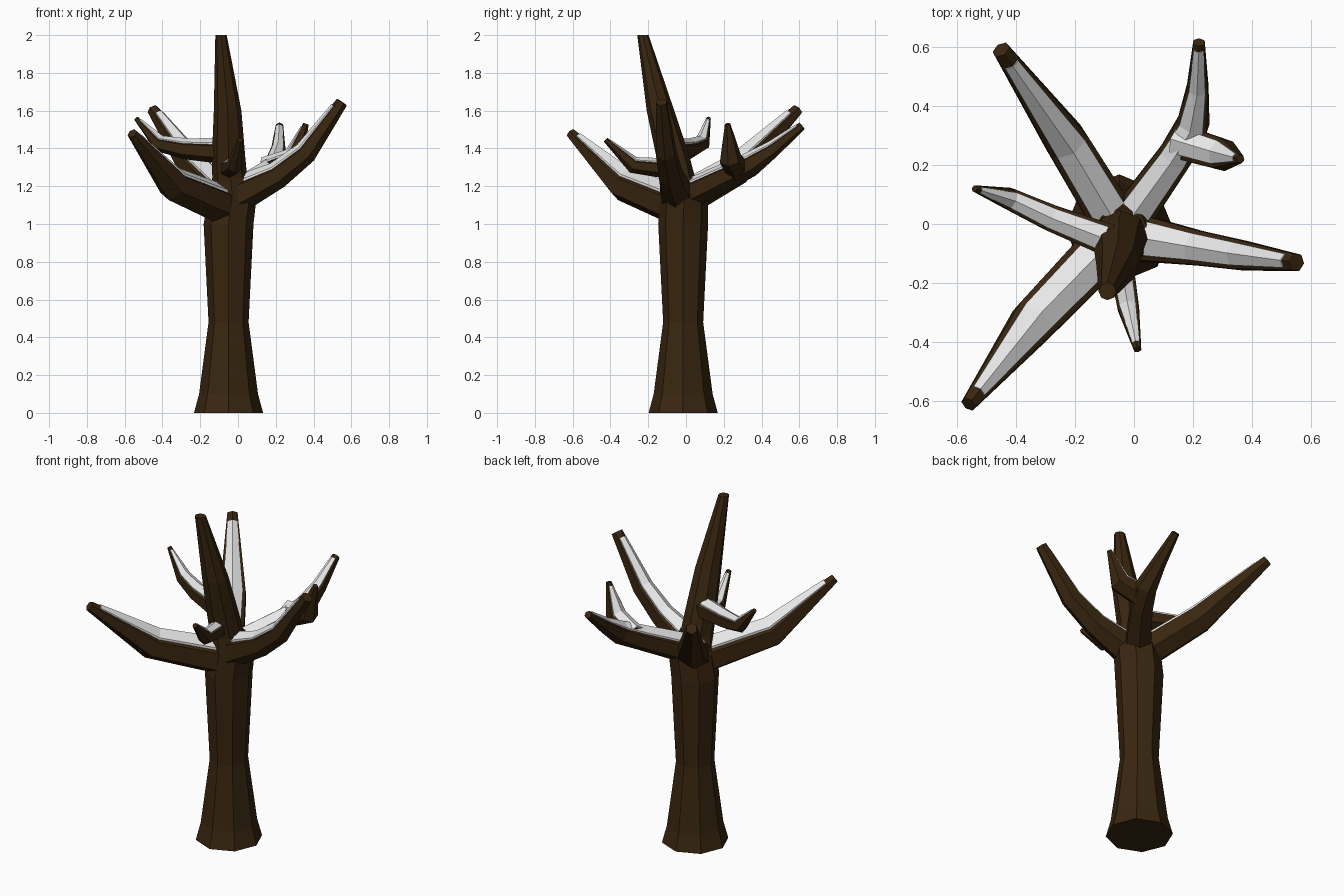
import bpy, bmesh, math
from mathutils import Vector

if "Cube" in bpy.data.objects:
    bpy.data.objects.remove(bpy.data.objects["Cube"])


def material(name, rgb):
    m = bpy.data.materials.new(name)
    m.diffuse_color = (*rgb, 1)
    m.use_nodes = True
    m.node_tree.nodes["Principled BSDF"].inputs["Base Color"].default_value = m.diffuse_color
    return m


BARK = material("dark_bark", (0.040, 0.019, 0.005))
SNOW = material("snow_white", (0.80, 0.80, 0.80))


def tube(name, path, mat, sides=6, level=False):
    """Faceted tapering tube through (x, y, z, radius) points, capped at both ends."""
    pts = [Vector(p[:3]) for p in path]
    bm = bmesh.new()
    rings = []
    for i, p in enumerate(pts):
        d_in = (p - pts[max(i - 1, 0)]).normalized()
        d_out = (pts[min(i + 1, len(pts) - 1)] - p).normalized()
        t = Vector((0, 0, 1)) if level else (d_in + d_out).normalized()
        ref = Vector((0, 1, 0)) if level else Vector((0, 0, 1))
        side = t.cross(ref).normalized()
        up = side.cross(t)
        ring = []
        for k in range(sides):
            a = 2 * math.pi * (k + 0.5 * (not level)) / sides
            ring.append(bm.verts.new(p + path[i][3] * (side * math.cos(a) + up * math.sin(a))))
        rings.append(ring)
    for a, b in zip(rings, rings[1:]):
        for k in range(sides):
            n = (k + 1) % sides
            bm.faces.new((a[k], a[n], b[n], b[k]))
    bm.faces.new(rings[0])
    bm.faces.new(rings[-1])
    bmesh.ops.recalc_face_normals(bm, faces=bm.faces)
    me = bpy.data.meshes.new(name)
    bm.to_mesh(me)
    bm.free()
    me.materials.append(mat)
    ob = bpy.data.objects.new(name, me)
    bpy.context.collection.objects.link(ob)


def snow_path(path, start, lift=0.36, scale=0.78):
    """Narrower copy of a branch, raised out of its upper side and cut short at both ends."""
    pts = [Vector(p) for p in path]
    pts[0] = pts[0].lerp(pts[1], start)
    pts[-1] = pts[-1].lerp(pts[-2], 0.12)
    out = []
    for i, p in enumerate(pts):
        t = (pts[min(i + 1, len(pts) - 1)].xyz - pts[max(i - 1, 0)].xyz).normalized()
        up = Vector((0, 0, 1)) - t * t.z
        q = p.xyz + up.normalized() * p.w * lift
        out.append((*q, p.w * scale))
    return out


# Trunk and the tall leader
tube("trunk", [(-0.05, -0.015, 0, 0.183), (-0.05, -0.015, 0.10, 0.156),
               (-0.05, -0.015, 0.48, 0.106), (-0.05, -0.015, 1.0, 0.132),
               (-0.03, -0.01, 1.14, 0.128), (-0.04, -0.04, 1.25, 0.095)],
     BARK, 8, True)
tube("leader", [(-0.04, -0.03, 1.18, 0.095), (-0.05, -0.07, 1.36, 0.088),
                (-0.055, -0.135, 1.60, 0.073), (-0.09, -0.228, 2.0, 0.030)], BARK, 8, True)

# Branches: path and where the snow starts along the first segment
branches = {
    "right_branch": ([(-0.02, -0.04, 1.14, 0.095), (0.21, -0.08, 1.255, 0.068),
                      (0.36, -0.105, 1.375, 0.058), (0.55, -0.13, 1.645, 0.032)], 0.15),
    "front_left_branch": ([(-0.07, -0.05, 1.09, 0.10), (-0.34, -0.33, 1.205, 0.088),
                           (-0.56, -0.61, 1.48, 0.028)], 0.15),
    "left_branch": ([(-0.06, -0.065, 1.38, 0.065), (-0.28, 0.02, 1.395, 0.052),
                     (-0.42, 0.085, 1.425, 0.042), (-0.54, 0.12, 1.56, 0.012)], 0.2),
    "back_left_branch": ([(-0.06, 0.0, 1.13, 0.09), (-0.23, 0.28, 1.29, 0.082),
                          (-0.45, 0.59, 1.605, 0.032)], 0.15),
    "back_right_branch": ([(-0.01, 0.02, 1.15, 0.08), (0.14, 0.23, 1.255, 0.068),
                           (0.20, 0.34, 1.31, 0.062), (0.215, 0.46, 1.395, 0.042),
                           (0.22, 0.615, 1.52, 0.022)], 0.15),
    "back_right_fork": ([(0.15, 0.28, 1.28, 0.068), (0.30, 0.235, 1.345, 0.06),
                         (0.36, 0.22, 1.53, 0.015)], 0.0),
    "front_twig": ([(-0.05, -0.10, 1.29, 0.05), (-0.02, -0.28, 1.31, 0.042),
                    (0.012, -0.425, 1.445, 0.014)], 0.2),
}
for name, (path, start) in branches.items():
    tube(name, path, BARK)
    tube(name + "_snow", snow_path(path, start), SNOW)
